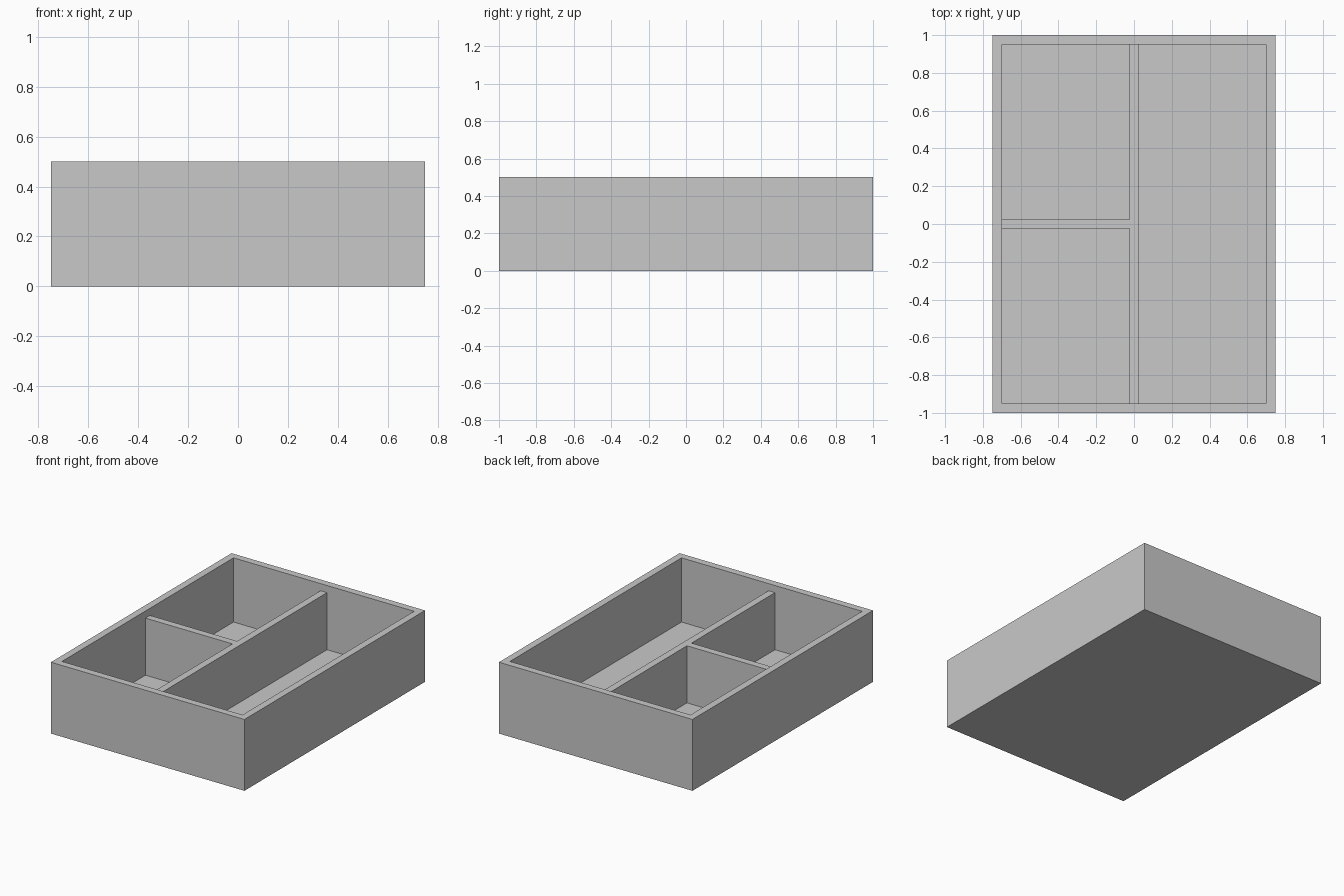
import bpy
import bmesh

WIDTH, LENGTH, HEIGHT = 1.5, 2.0, 0.5
WALL = 0.05
RIM_DROP = 0.05  # dividers sit this far below the rim

cube = bpy.data.objects.get("Cube")
if cube:
    bpy.data.objects.remove(cube, do_unlink=True)

grey = bpy.data.materials.new("plain grey")
grey.use_nodes = True
colour = (0.584, 0.584, 0.584, 1.0)
grey.diffuse_color = colour
grey.node_tree.nodes["Principled BSDF"].inputs["Base Color"].default_value = colour


def add_object(name, bm):
    bmesh.ops.recalc_face_normals(bm, faces=bm.faces)
    mesh = bpy.data.meshes.new(name)
    bm.to_mesh(mesh)
    bm.free()
    mesh.materials.append(grey)
    obj = bpy.data.objects.new(name, mesh)
    bpy.context.collection.objects.link(obj)
    return obj


def prism(bm, outline, bottom, top):
    """Extrude a flat outline upward and return its top face."""
    base = bm.faces.new([bm.verts.new((x, y, bottom)) for x, y in outline])
    raised = bmesh.ops.extrude_face_region(bm, geom=[base], use_keep_orig=True)["geom"]
    verts = [g for g in raised if isinstance(g, bmesh.types.BMVert)]
    bmesh.ops.translate(bm, verts=verts, vec=(0, 0, top - bottom))
    bmesh.ops.recalc_face_normals(bm, faces=bm.faces)
    return next(g for g in raised if isinstance(g, bmesh.types.BMFace))


# Open tray: solid block with its top inset and pushed down to the floor
hx, hy = WIDTH / 2, LENGTH / 2
bm = bmesh.new()
top = prism(bm, [(-hx, -hy), (hx, -hy), (hx, hy), (-hx, hy)], 0, HEIGHT)
bmesh.ops.inset_region(bm, faces=[top], thickness=WALL, use_even_offset=True)
floor = bmesh.ops.extrude_discrete_faces(bm, faces=[top])["faces"][0]
bmesh.ops.translate(bm, verts=floor.verts[:], vec=(0, 0, WALL - HEIGHT))
add_object("tray", bm)

# T-shaped divider: a lengthwise wall with a branch to the right side
ix, iy, t = hx - WALL, hy - WALL, WALL / 2
bm = bmesh.new()
prism(
    bm,
    [(t, -iy), (t, iy), (-t, iy), (-t, t), (-ix, t), (-ix, -t), (-t, -t), (-t, -iy)],
    WALL,
    HEIGHT - RIM_DROP,
)
add_object("divider", bm)
